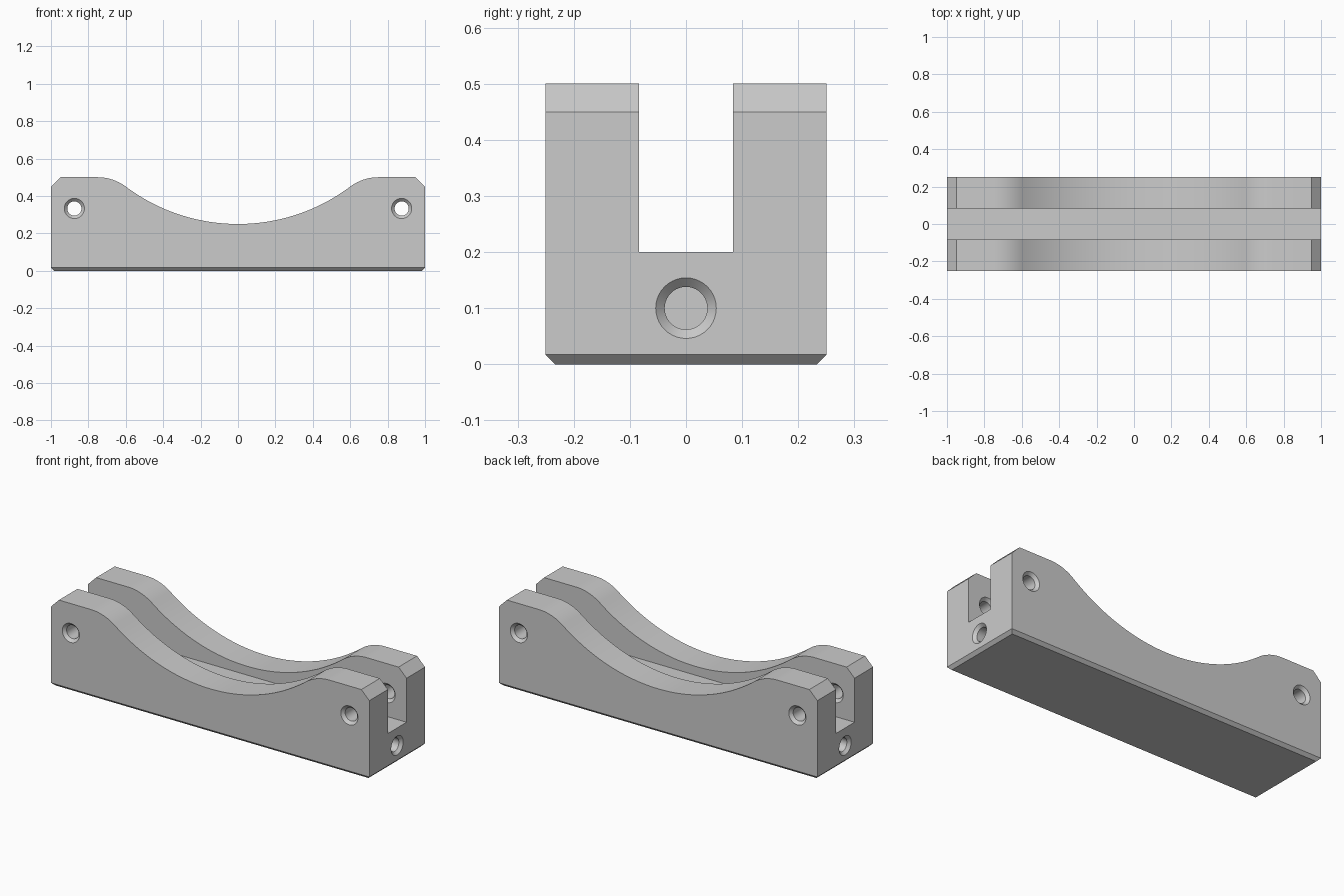
import bpy, bmesh, math
from mathutils import Matrix, Vector

cube = bpy.data.objects.get("Cube")
if cube:
    bpy.data.objects.remove(cube, do_unlink=True)

LENGTH, WIDTH, HEIGHT = 2.0, 0.5, 0.5
SLOT_WIDTH, SLOT_FLOOR = 0.168, 0.2
CHAMFER = 0.017
HOLE, SINK = 0.038, 0.054

grey = bpy.data.materials.new("plain grey")
grey.use_nodes = True
grey.diffuse_color = (0.6, 0.6, 0.6, 1)
grey.node_tree.nodes["Principled BSDF"].inputs["Base Color"].default_value = (0.6, 0.6, 0.6, 1)


def make_object(name, bm):
    bmesh.ops.recalc_face_normals(bm, faces=bm.faces)
    mesh = bpy.data.meshes.new(name)
    bm.to_mesh(mesh)
    bm.free()
    mesh.materials.append(grey)
    obj = bpy.data.objects.new(name, mesh)
    bpy.context.collection.objects.link(obj)
    return obj


def arc(cx, cz, radius, start, end, steps):
    """Points on an arc, angles measured from +x."""
    angles = [start + (end - start) * i / steps for i in range(steps + 1)]
    return [(cx + radius * math.cos(a), cz + radius * math.sin(a)) for a in angles]


def make_body():
    # Saddle dip of radius 1 blending into flat shoulders with radius 0.25
    tangent = math.atan2(0.8, 0.6)
    half = arc(0, 1.25, 1, -math.pi / 2, -tangent, 24)
    half += arc(0.75, 0.25, 0.25, math.pi - tangent, math.pi / 2, 14)[1:]
    half += [(0.95, HEIGHT), (1, 0.45), (1, 0)]
    outline = half + [(-x, z) for x, z in reversed(half[1:])]
    bm = bmesh.new()
    face = bm.faces.new([bm.verts.new((x, -WIDTH / 2, z)) for x, z in outline])
    extruded = bmesh.ops.extrude_face_region(bm, geom=[face])["geom"]
    verts = [v for v in extruded if isinstance(v, bmesh.types.BMVert)]
    bmesh.ops.translate(bm, verts=verts, vec=(0, WIDTH, 0))
    # Chamfer around the base
    base = [e for e in bm.edges if all(v.co.z < 0.001 for v in e.verts)]
    bmesh.ops.bevel(bm, geom=base, offset=CHAMFER, offset_type='OFFSET',
                    segments=1, affect='EDGES', profile=0.5)
    return make_object("saddle_block", bm)


def make_slot():
    bm = bmesh.new()
    bmesh.ops.create_cube(bm, size=1)
    bmesh.ops.scale(bm, verts=bm.verts, vec=(LENGTH * 1.2, SLOT_WIDTH, HEIGHT))
    bmesh.ops.translate(bm, verts=bm.verts, vec=(0, 0, SLOT_FLOOR + HEIGHT / 2))
    return make_object("slot_cutter", bm)


def make_drill(name, location, direction, profile):
    """Lathed cutter; profile lists (radius, distance along direction)."""
    bm = bmesh.new()
    sides = 40
    rings = [[bm.verts.new((r * math.cos(i * math.tau / sides),
                            r * math.sin(i * math.tau / sides), d))
              for i in range(sides)] for r, d in profile]
    for a, b in zip(rings, rings[1:]):
        for i in range(sides):
            j = (i + 1) % sides
            bm.faces.new((a[i], a[j], b[j], b[i]))
    bm.faces.new(rings[0])
    bm.faces.new(rings[-1])
    turn = Vector(direction).to_track_quat('Z', 'Y').to_matrix().to_4x4()
    bm.transform(Matrix.Translation(location) @ turn)
    return make_object(name, bm)


body = make_body()
cutters = [make_slot()]
sink_depth = SINK - HOLE
wall = (WIDTH - SLOT_WIDTH) / 2
over = 0.01

for side in (-1, 1):
    # Blind end holes with a countersunk mouth
    cutters.append(make_drill("end_hole_cutter", (side, 0, 0.1), (-side, 0, 0),
                              [(SINK + over, -over), (HOLE, sink_depth), (HOLE, 0.25)]))
    # Cross holes through both cheeks, countersunk inside and out
    for face in (-1, 1):
        cutters.append(make_drill(
            "cross_hole_cutter", (side * 0.875, face * WIDTH / 2, 0.333), (0, -face, 0),
            [(SINK + over, -over), (HOLE, sink_depth),
             (HOLE, wall - sink_depth), (SINK + over, wall + over)]))

# Cut, then discard the cutters
bpy.ops.object.select_all(action='DESELECT')
body.select_set(True)
bpy.context.view_layer.objects.active = body
for cutter in cutters:
    cutter.hide_render = True
    mod = body.modifiers.new("cut", 'BOOLEAN')
    mod.operation = 'DIFFERENCE'
    mod.solver = 'EXACT'
    mod.object = cutter
    bpy.ops.object.modifier_apply(modifier=mod.name)
    bpy.data.objects.remove(cutter, do_unlink=True)

bpy.ops.object.shade_smooth_by_angle(angle=math.radians(30))
